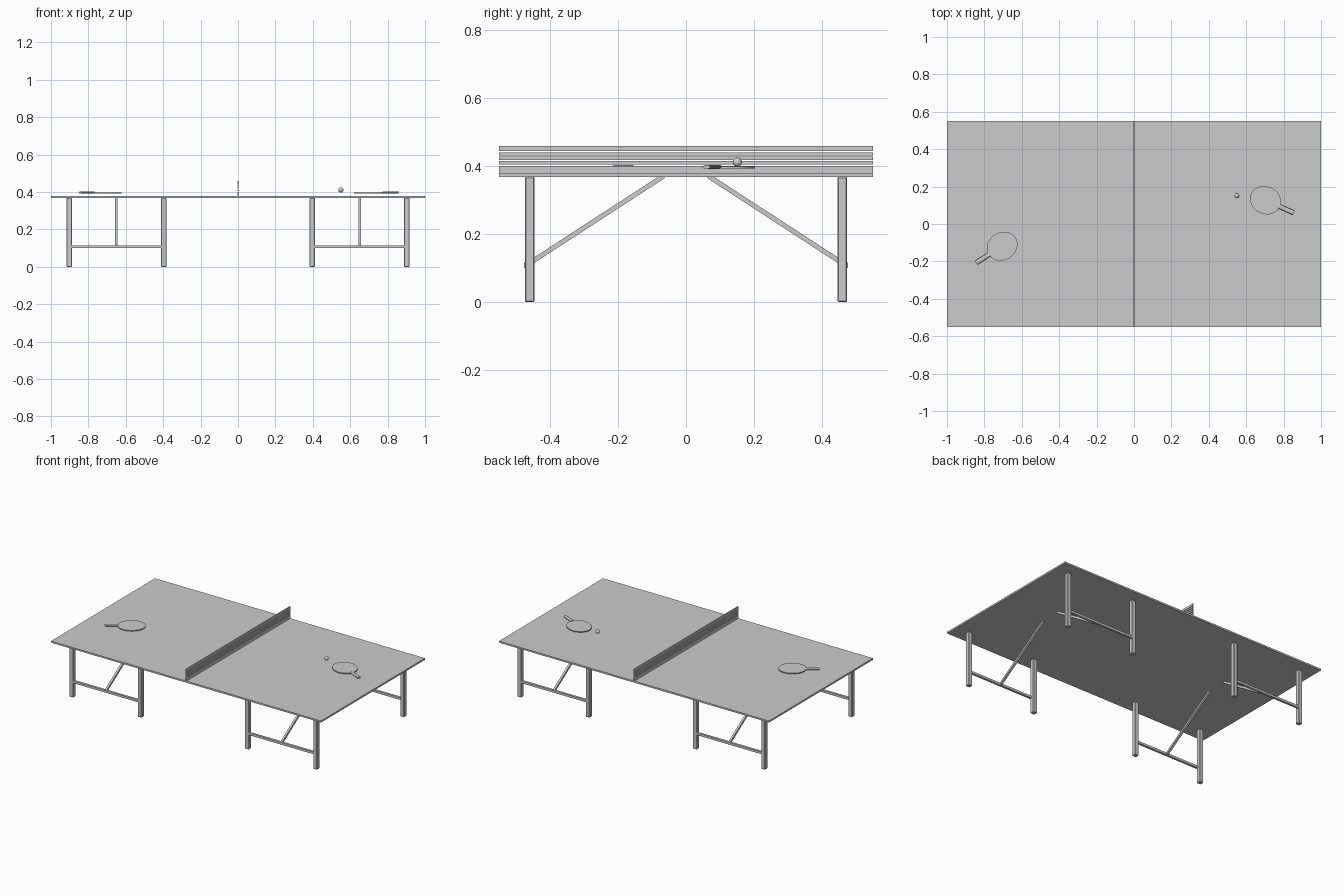
import bpy, math
from mathutils import Vector, Matrix

if "Cube" in bpy.data.objects:
    bpy.data.objects.remove(bpy.data.objects["Cube"])


def box(name, lo, hi, bevel=0.0):
    """Axis-aligned box from two corners."""
    lo, hi = Vector(lo), Vector(hi)
    bpy.ops.mesh.primitive_cube_add(size=1)
    ob = bpy.context.object
    ob.name = name
    ob.data.transform(Matrix.Translation((lo + hi) / 2) @ Matrix.Diagonal((*(hi - lo), 1)))
    if bevel:
        mod = ob.modifiers.new("bevel", 'BEVEL')
        mod.width = bevel
        mod.segments = 1
    return ob


def beam(name, a, b, width):
    """Square bar between two points."""
    a, b = Vector(a), Vector(b)
    d = b - a
    ob = box(name, (-width / 2, -width / 2, -d.length / 2), (width / 2, width / 2, d.length / 2))
    ob.rotation_euler = (math.atan2(-d.y, d.z), 0, 0)
    ob.location = (a + b) / 2
    return ob


UNDER, TOP = 0.368, 0.379

# Table top
box("table_top", (-1, -0.55, UNDER), (1, 0.55, TOP))

# Four leg frames: two legs, a crossbar and a diagonal brace each
for sx in (-1, 1):
    for sy in (-1, 1):
        for x in (0.397, 0.903):
            cx, cy = sx * x, sy * 0.46
            box("leg", (cx - 0.0145, cy - 0.0145, 0), (cx + 0.0145, cy + 0.0145, UNDER), 0.003)
        box("crossbar", (sx * 0.65 - 0.243, sy * 0.47 - 0.0075, 0.1),
            (sx * 0.65 + 0.243, sy * 0.47 + 0.0075, 0.115))
        beam("brace", (sx * 0.65, sy * 0.466, 0.11), (sx * 0.65, sy * 0.066, 0.37), 0.014)

# Net: top tape and horizontal slats with narrow gaps
for name, z0, z1 in (("net_tape", 0.4435, 0.459), ("net_slat", 0.4305, 0.44),
                     ("net_slat", 0.4175, 0.427), ("net_slat", 0.4045, 0.414),
                     ("net_bottom_band", TOP, 0.4)):
    box(name, (-0.003, -0.55, z0), (0.003, 0.55, z1))


def paddle(side, x, y, angle):
    place = Matrix.Translation((x, y, 0)) @ Matrix.Rotation(math.radians(angle), 4, 'Z')
    # Oval blade
    bpy.ops.mesh.primitive_cylinder_add(vertices=32, radius=1, depth=1)
    blade = bpy.context.object
    blade.name = side + "_paddle_blade"
    blade.data.transform(place @ Matrix.Translation((0, 0, 0.3957))
                         @ Matrix.Diagonal((0.085, 0.074, 0.0055, 1)))
    # Rounded grip
    bpy.ops.mesh.primitive_cylinder_add(vertices=12, radius=1, depth=1)
    grip = bpy.context.object
    grip.name = side + "_paddle_grip"
    grip.data.transform(place @ Matrix.Translation((0.122, 0, 0.397))
                        @ Matrix.Diagonal((0.086, 0.0125, 0.006, 1))
                        @ Matrix.Rotation(math.pi / 2, 4, 'Y'))
    for ob in (blade, grip):
        bpy.ops.object.select_all(action='DESELECT')
        ob.select_set(True)
        bpy.context.view_layer.objects.active = ob
        bpy.ops.object.shade_smooth_by_angle(angle=math.radians(35))


paddle("left", -0.705, -0.119, 212.5)
paddle("right", 0.703, 0.127, -24)

# Ball
bpy.ops.mesh.primitive_uv_sphere_add(segments=24, ring_count=12, radius=0.0135, location=(0.55, 0.151, 0.411))
bpy.context.object.name = "ball"
bpy.ops.object.shade_smooth()
